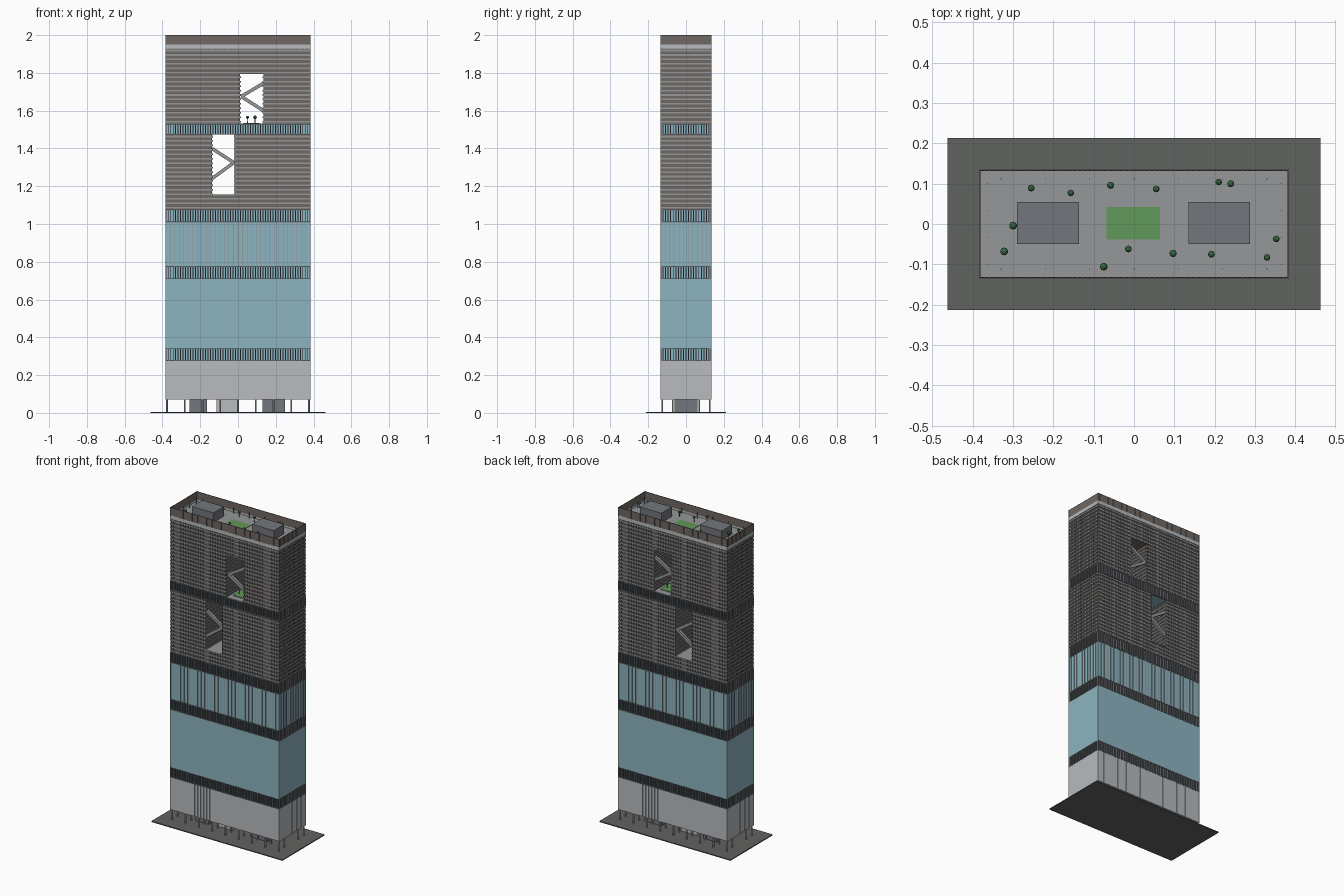
import bpy, bmesh, math, random
from mathutils import Matrix, Vector

if "Cube" in bpy.data.objects:
    bpy.data.objects.remove(bpy.data.objects["Cube"])

random.seed(4)
X, Y = 0.385, 0.135          # tower half width and half depth


def mat(name, r, g, b):
    m = bpy.data.materials.new(name)
    m.diffuse_color = (r, g, b, 1)
    m.use_nodes = True
    m.node_tree.nodes["Principled BSDF"].inputs["Base Color"].default_value = m.diffuse_color
    return m


TEAL = mat("teal_glass", 0.27, 0.46, 0.53)
BROWN = mat("brown_metal", 0.16, 0.14, 0.125)
DARK = mat("dark_glass", 0.10, 0.10, 0.10)
LIGHT = mat("light_stone", 0.48, 0.50, 0.52)
PAVE = mat("paving", 0.12, 0.125, 0.115)
DECK = mat("deck_grey", 0.30, 0.31, 0.32)
PLANT = mat("plant_grey", 0.17, 0.18, 0.20)
LAWN = mat("lawn_green", 0.12, 0.32, 0.10)
LEAF = mat("leaf_green", 0.04, 0.14, 0.06)
BARK = mat("bark", 0.08, 0.05, 0.03)


def finish(name, bm, material):
    me = bpy.data.meshes.new(name)
    bm.to_mesh(me)
    bm.free()
    ob = bpy.data.objects.new(name, me)
    bpy.context.collection.objects.link(ob)
    me.materials.append(material)
    return ob


def box(bm, x0, x1, y0, y1, z0, z1):
    m = Matrix.Translation(((x0 + x1) / 2, (y0 + y1) / 2, (z0 + z1) / 2)) @ \
        Matrix.Diagonal((x1 - x0, y1 - y0, z1 - z0, 1))
    bmesh.ops.create_cube(bm, size=1, matrix=m)


def boxes(name, material, *items):
    bm = bmesh.new()
    for b in items:
        box(bm, *b)
    return finish(name, bm, material)


def ring(bm, x0, x1, y, z0, z1, t):
    """Four bars wrapped round a rectangle."""
    for y0 in (-y, y - t):
        box(bm, x0, x1, y0, y0 + t, z0, z1)
    for a in (x0, x1 - t):
        box(bm, a, a + t, -y + t, y - t, z0, z1)


def fins(bm, n, m, z0, z1, w, d, out=0.0, skip=None):
    """n bays of upright fins on the long sides, m bays on the short sides."""
    xo, yo = X + out, Y + out
    for i in range(n + 1):
        x = -xo + w / 2 + (2 * xo - w) * i / n
        spans = [(z0, z1)]
        if skip and skip[0] < x < skip[1]:
            spans = [(z0, skip[2]), (skip[3], z1)]
        for a, b in spans:
            if b - a > 0.003:
                box(bm, x - w / 2, x + w / 2, -yo, -yo + d, a, b)
                box(bm, x - w / 2, x + w / 2, yo - d, yo, a, b)
    for j in range(1, m):
        y = -yo + 2 * yo * j / m
        box(bm, -xo, -xo + d, y - w / 2, y + w / 2, z0, z1)
        box(bm, xo - d, xo, y - w / 2, y + w / 2, z0, z1)


# Plaza slab
boxes("plaza", PAVE, (-0.463, 0.463, -0.213, 0.213, 0, 0.006))

# Open lobby: cores, columns
boxes("lobby_side_cores", PLANT, (-0.257, -0.165, -0.06, 0.06, 0.006, 0.075),
      (0.13, 0.25, -0.06, 0.06, 0.006, 0.075))
boxes("lobby_centre_core", LIGHT, (-0.115, 0.0, -0.05, 0.05, 0.006, 0.075))
bm = bmesh.new()
for k in range(9):
    x = -0.376 + 0.752 * k / 8
    for y in (-0.126, -0.07, 0.07, 0.126):
        bmesh.ops.create_cone(bm, cap_ends=True, segments=8, radius1=0.005, radius2=0.005,
                              depth=0.07, matrix=Matrix.Translation((x, y, 0.04)))
finish("lobby_columns", bm, LIGHT)

# Stone base with fine joints
boxes("base_block", LIGHT, (-X + .001, X - .001, -Y + .001, Y - .001, 0.072, 0.278))
bm = bmesh.new()
fins(bm, 36, 12, 0.072, 0.278, 0.003, 0.003)
finish("base_ribs", bm, LIGHT)

# Glass shafts
boxes("lower_glass", TEAL, (-X, X, -Y, Y, 0.342, 0.71))
boxes("upper_glass", TEAL, (-X + .003, X - .003, -Y + .003, Y - .003, 0.775, 1.01))
bm = bmesh.new()
fins(bm, 32, 11, 0.775, 1.01, 0.003, 0.006)
finish("upper_glass_fins", bm, DECK)

# Louvred mechanical bands
for k, (a, b) in enumerate(((0.278, 0.342), (0.71, 0.775), (1.01, 1.075), (1.475, 1.53))):
    boxes(f"band_glass_{k}", TEAL, (-X + .01, X - .01, -Y + .01, Y - .01, a, b))
    bm = bmesh.new()
    fins(bm, 58, 20, a, b, 0.005, 0.011)
    finish(f"band_fins_{k}", bm, PLANT)
    bm = bmesh.new()
    ring(bm, -X, X, Y, a - 0.002, a + 0.002, 0.012)
    ring(bm, -X, X, Y, b - 0.002, b + 0.002, 0.012)
    finish(f"band_edges_{k}", bm, PLANT)

# Gridded upper blocks, each pierced by a tall sky garden opening
BLOCKS = (("lower", 1.075, 1.475, (-0.133, -0.02, 1.155, 1.475)),
          ("upper", 1.53, 1.93, (0.015, 0.13, 1.53, 1.795)))
for tag, z0, z1, hole in BLOCKS:
    hx0, hx1, hz0, hz1 = hole
    e = 0.005
    xi, yi = X - e, Y - e
    parts = [(-xi, hx0 - e, -yi, yi, z0, z1), (hx1 + e, xi, -yi, yi, z0, z1)]
    if hz0 > z0:
        parts.append((hx0 - e, hx1 + e, -yi, yi, z0, hz0))
    if hz1 < z1:
        parts.append((hx0 - e, hx1 + e, -yi, yi, hz1, z1))
    boxes(f"{tag}_grid_body", BROWN, *parts)

    # Floor edges wrap every solid piece, including the opening's jambs
    bm = bmesh.new()
    rows = 17
    for i in range(rows):
        z = z0 + (z1 - z0) * (i + 0.5) / rows
        if hz0 < z < hz1:
            segs = ((-X, hx0), (hx1, X))
        else:
            segs = ((-X, X),)
        for a, b in segs:
            ring(bm, a, b, Y, z - 0.004, z + 0.004, 0.006)
    finish(f"{tag}_floor_edges", bm, DECK)

    bm = bmesh.new()
    fins(bm, 44, 16, z0, z1, 0.004, 0.006, out=-0.001, skip=hole)
    finish(f"{tag}_mullions", bm, BROWN)

    # Floor of the opening
    boxes(f"{tag}_garden_floor", DECK, (hx0, hx1, -Y, Y, hz0 - 0.003, hz0 + 0.002))


def beam(bm, a, b, w, d):
    a, b = Vector(a), Vector(b)
    v = b - a
    m = Matrix.Translation((a + b) / 2) @ Matrix.Rotation(-math.atan2(v.z, v.x), 4, 'Y') @ \
        Matrix.Diagonal((v.length, d, w, 1))
    bmesh.ops.create_cube(bm, size=1, matrix=m)


# Diagonal braces across the openings, front and back
for tag, pts in (("lower", ((-0.138, 1.40), (-0.022, 1.325), (-0.138, 1.24))),
                 ("upper", ((0.135, 1.745), (0.017, 1.675), (0.135, 1.60)))):
    bm = bmesh.new()
    for y in (-0.118, 0.118):
        for p, q in zip(pts, pts[1:]):
            beam(bm, (p[0], y, p[1]), (q[0], y, q[1]), 0.018, 0.016)
    finish(f"{tag}_braces", bm, DECK)

# Roof: cornice, deck, parapet, plant rooms, lawns
boxes("roof_deck", DECK, (-X + .004, X - .004, -Y + .004, Y - .004, 1.925, 1.938))
bm = bmesh.new()
ring(bm, -X, X, Y, 1.928, 1.95, 0.004)
finish("cornice", bm, LIGHT)
bm = bmesh.new()
ring(bm, -X + .001, X - .001, Y - .001, 1.95, 2.0, 0.003)
fins(bm, 60, 20, 1.95, 2.0, 0.003, 0.004)
finish("parapet", bm, BROWN)
boxes("plant_rooms", PLANT, (-0.29, -0.137, -0.05, 0.055, 1.938, 1.998),
      (0.135, 0.288, -0.05, 0.055, 1.938, 1.998))
boxes("roof_lawn", LAWN, (-0.068, 0.065, -0.038, 0.042, 1.938, 1.941))
boxes("garden_lawn", LAWN, (0.03, 0.115, -0.095, 0.095, 1.532, 1.536))

# Slim posts inside the parapet
bm = bmesh.new()
for s in (-1, 1):
    for k in range(7):
        x = -0.33 + 0.11 * k
        box(bm, x - .001, x + .001, s * .112 - .001, s * .112 + .001, 1.938, 1.975)
    for y in (-0.1, -0.033, 0.033, 0.1):
        box(bm, s * .365 - .001, s * .365 + .001, y - .001, y + .001, 1.938, 1.975)
finish("roof_posts", bm, DARK)

# Trees on the roof and in the upper sky garden
TREES = [(-.255, .089), (-.157, .077), (-.058, .096), (.055, .087), (.21, .104), (.24, .10),
         (-.30, -.004), (-.322, -.068), (-.075, -.106), (-.014, -.062), (.097, -.073),
         (.192, -.075), (.33, -.083), (.353, -.037)]
spots = [(x, y, 1.938) for x, y in TREES] + [(0.05, -0.06, 1.535), (0.09, 0.06, 1.535)]
crowns, trunks = bmesh.new(), bmesh.new()
for x, y, z in spots:
    r = random.uniform(0.008, 0.010)
    bmesh.ops.create_icosphere(crowns, subdivisions=2, radius=r,
                               matrix=Matrix.Translation((x, y, z + 0.03)))
    bmesh.ops.create_cone(trunks, cap_ends=True, segments=6, radius1=0.002, radius2=0.0015,
                          depth=0.026, matrix=Matrix.Translation((x, y, z + 0.013)))
finish("tree_crowns", crowns, LEAF)
finish("tree_trunks", trunks, BARK)
